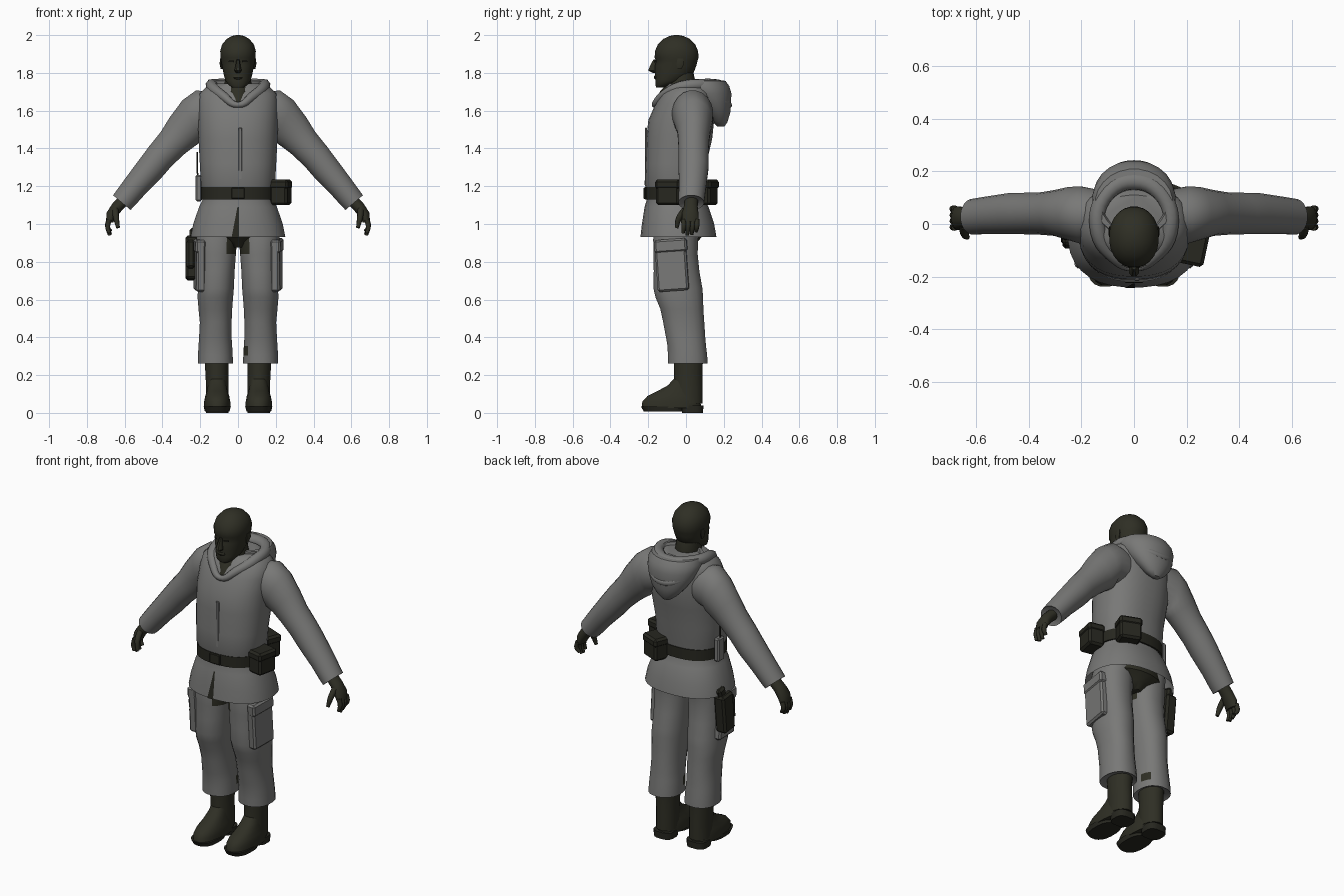
import bpy, bmesh, math
from mathutils import Vector, Matrix


def material(name, rgb):
    m = bpy.data.materials.new(name)
    m.diffuse_color = (*rgb, 1)
    return m


GREY = material("grey_cloth", (0.19, 0.19, 0.185))
DARK = material("dark_olive", (0.028, 0.028, 0.018))
BLACK = material("dark_gear", (0.02, 0.02, 0.014))


def finish(name, bm, mats, angle=45):
    bmesh.ops.recalc_face_normals(bm, faces=bm.faces)
    me = bpy.data.meshes.new(name)
    bm.to_mesh(me)
    bm.free()
    ob = bpy.data.objects.new(name, me)
    bpy.context.collection.objects.link(ob)
    for m in mats:
        me.materials.append(m)
    bpy.ops.object.select_all(action='DESELECT')
    ob.select_set(True)
    bpy.context.view_layer.objects.active = ob
    bpy.ops.object.shade_smooth_by_angle(angle=math.radians(angle))
    return ob


def loft(name, rings, mat, side=1, n=20, power=2.0, caps=(True, True), rule=None, angle=45):
    """Skin through rings (x, y, z, half width, half depth, tilt about y)."""
    bm = bmesh.new()
    loops = []
    for r in rings:
        x, y, z, rx, ry = r[:5]
        t = math.radians(r[5]) if len(r) > 5 else 0
        loop = []
        for i in range(n):
            a = 2 * math.pi * (i + 0.5) / n
            c, s = math.cos(a), math.sin(a)
            u = rx * math.copysign(abs(c) ** (2 / power), c)
            v = ry * math.copysign(abs(s) ** (2 / power), s)
            loop.append(bm.verts.new((side * (x + u * math.cos(t)), y + v, z + u * math.sin(t))))
        loops.append(loop)
    for a, b in zip(loops, loops[1:]):
        for i in range(n):
            j = (i + 1) % n
            bm.faces.new((a[i], a[j], b[j], b[i]))
    if caps[0]:
        bm.faces.new(loops[0])
    if caps[1]:
        bm.faces.new(loops[-1])
    if rule:
        for f in bm.faces:
            f.material_index = int(rule(f.calc_center_median()))
    return finish(name, bm, [mat, DARK], angle)


def box(name, center, size, mat, turn=0, lean=0, bevel=0.012):
    bm = bmesh.new()
    bmesh.ops.create_cube(bm, size=1)
    bmesh.ops.scale(bm, vec=size, verts=bm.verts)
    bmesh.ops.bevel(bm, geom=bm.edges[:], offset=bevel, segments=1, affect='EDGES')
    rot = Matrix.Rotation(math.radians(turn), 4, 'Z') @ Matrix.Rotation(math.radians(lean), 4, 'X')
    bm.transform(Matrix.Translation(center) @ rot)
    return finish(name, bm, [mat], 25)


def tube(name, points, mat, cyclic=False):
    """Round tube through (x, y, z, radius) points."""
    cu = bpy.data.curves.new(name, 'CURVE')
    cu.dimensions = '3D'
    cu.bevel_depth, cu.bevel_resolution, cu.resolution_u = 1, 2, 5
    cu.use_fill_caps = True
    sp = cu.splines.new('BEZIER')
    sp.bezier_points.add(len(points) - 1)
    sp.use_cyclic_u = cyclic
    for p, q in zip(sp.bezier_points, points):
        p.co, p.radius = q[:3], q[3]
        p.handle_left_type = p.handle_right_type = 'AUTO'
    ob = bpy.data.objects.new(name, cu)
    bpy.context.collection.objects.link(ob)
    cu.materials.append(mat)
    bpy.ops.object.select_all(action='DESELECT')
    ob.select_set(True)
    bpy.context.view_layer.objects.active = ob
    bpy.ops.object.convert(target='MESH')
    bpy.ops.object.shade_smooth_by_angle(angle=math.radians(50))


def plate(name, pts, mat):
    bm = bmesh.new()
    bm.faces.new([bm.verts.new(p) for p in pts])
    finish(name, bm, [mat])


# Head in a balaclava, with nose, brow, ears and neck
loft("head", [(0, -.135, 1.722, .03, .022), (0, -.12, 1.735, .05, .043), (0, -.085, 1.76, .068, .078),
              (0, -.062, 1.80, .078, .103), (0, -.054, 1.84, .086, .11), (0, -.048, 1.865, .09, .11),
              (0, -.05, 1.88, .093, .117), (0, -.05, 1.915, .095, .115), (0, -.05, 1.95, .085, .1),
              (0, -.05, 1.98, .06, .07), (0, -.05, 1.995, .033, .038), (0, -.05, 2.0, .01, .012)],
     DARK, n=24, power=2.15)
loft("nose", [(0, -.165, 1.80, .012, .012), (0, -.178, 1.812, .021, .024), (0, -.175, 1.83, .016, .02),
              (0, -.162, 1.87, .009, .012)], DARK, n=8)
loft("lips", [(0, -.157, 1.765, .015, .006), (0, -.16, 1.775, .027, .011), (0, -.16, 1.785, .022, .008)], DARK, n=10)
loft("neck", [(0, -.06, 1.63, .045, .105), (0, -.045, 1.70, .07, .095), (0, -.025, 1.74, .072, .08),
              (0, -.02, 1.80, .065, .06)], DARK)
for s in (-1, 1):
    plate("eye", [(s * .02, -.167, 1.856), (s * .05, -.155, 1.858), (s * .048, -.157, 1.866),
                  (s * .022, -.168, 1.866)], BLACK)
    loft("ear", [(.086, -.035, 1.82, .006, .012), (.092, -.03, 1.85, .006, .022), (.09, -.03, 1.875, .005, .016)],
         DARK, s, n=8)

# Jacket with flared skirt, open at the hem
loft("jacket", [(0, -.04, .93, .252, .202), (0, -.042, 1.0, .238, .192), (0, -.05, 1.09, .207, .17),
                (0, -.055, 1.13, .188, .153), (0, -.055, 1.18, .188, .153), (0, -.057, 1.21, .197, .163),
                (0, -.053, 1.32, .203, .162), (0, -.036, 1.45, .21, .175), (0, -.025, 1.55, .213, .175),
                (0, -.005, 1.64, .213, .155), (0, .005, 1.69, .205, .14), (0, .01, 1.72, .175, .12),
                (0, .01, 1.745, .13, .1)],
     GREY, n=32, power=2.35, caps=(False, True))
plate("skirt_slit", [(.004, -.244, .928), (-.034, -.244, .928), (-.003, -.226, 1.09), (.004, -.226, 1.09)], BLACK)
box("zip_flap", (.012, -.212, 1.36), (.02, .012, .3), GREY, bevel=.004)
loft("pelvis", [(0, -.045, .875, .05, .08), (0, -.045, .91, .10, .11), (0, -.045, .95, .2, .15),
                (0, -.045, 1.05, .18, .14)], DARK)

# Lowered hood hanging at the back, and the collar meeting at the throat
loft("hood", [(0, .185, 1.515, .025, .018), (0, .18, 1.54, .06, .04), (0, .165, 1.59, .105, .07),
              (0, .14, 1.64, .135, .098), (0, .11, 1.69, .155, .132), (0, .09, 1.73, .16, .14),
              (0, .08, 1.758, .148, .13), (0, .075, 1.76, .125, .11), (0, .065, 1.72, .105, .085),
              (0, .055, 1.68, .08, .06)], GREY, n=24)
tube("collar", [(0, -.165, 1.63, .016), (.075, -.125, 1.675, .026), (.135, -.03, 1.725, .032),
                (.115, .10, 1.738, .032), (0, .165, 1.73, .038), (-.115, .10, 1.738, .032),
                (-.135, -.03, 1.725, .032), (-.075, -.125, 1.675, .026)], GREY, True)
tube("hood_fold", [(-.15, .06, 1.70, .014), (-.10, .18, 1.655, .02), (0, .222, 1.63, .022),
                   (.10, .18, 1.655, .02), (.15, .06, 1.70, .014)], GREY)

# Belt and buckle
loft("belt", [(0, -.055, 1.13, .196, .162), (0, -.055, 1.195, .196, .162)], BLACK, n=32, power=2.35)
box("buckle", (0, -.219, 1.163), (.07, .012, .06), BLACK, bevel=.004)

# Belt pouches with flaps
for name, pos, turn in (("side_pouch", (.225, -.09, 1.165), 78), ("rear_pouch", (.125, .105, 1.165), 158)):
    box(name, pos, (.125, .095, .13), BLACK, turn)
    box(name + "_flap", (pos[0], pos[1], pos[2] + .045), (.133, .104, .05), BLACK, turn)

# Sheath with a thin aerial on the other hip
box("sheath", (-.208, -.02, 1.19), (.035, .06, .14), GREY, bevel=.008)
tube("aerial", [(-.214, -.02, 1.25, .004), (-.217, -.02, 1.38, .004)], BLACK)

# Thigh holster
box("holster", (-.243, -.02, .82), (.07, .10, .23), BLACK, 0, -6)
box("holster_grip", (-.235, .005, .93), (.045, .06, .09), BLACK, 0, -15)
box("holster_magazine", (-.25, -.07, .84), (.045, .035, .15), BLACK, 0, -6)

for s in (-1, 1):
    # Sleeve with a slightly open cuff
    loft("sleeve", [(.13, .03, 1.585, .115, .10, 88), (.205, .035, 1.582, .128, .11, 82),
                    (.245, .04, 1.545, .122, .102, 66), (.295, .042, 1.488, .102, .088, 48),
                    (.345, .04, 1.43, .087, .082, 42), (.41, .04, 1.36, .08, .08, 40),
                    (.46, .04, 1.298, .077, .08, 40), (.54, .035, 1.205, .068, .073, 40),
                    (.59, .03, 1.143, .064, .07, 40), (.615, .028, 1.113, .061, .068, 40),
                    (.61, .028, 1.12, .05, .055, 40)], GREY, s)
    # Gloved hand with curled fingers
    loft("palm", [(.59, .03, 1.14, .033, .035, 40), (.64, .025, 1.09, .032, .038, 35),
                  (.668, .022, 1.05, .03, .046, 22), (.68, .022, 1.01, .02, .044, 8)], DARK, s, n=12)
    for i in range(4):
        y = -.012 + i * .023
        drop = (.0, .012, .008, -.008)[i]
        tube("finger", [(s * .682, y, 1.025, .014), (s * .69, y, .985, .013),
                        (s * (.682 - .003 * i), y - .004, .952 - drop, .009)], DARK)
    tube("thumb", [(s * .65, -.005, 1.075, .018), (s * .645, -.038, 1.03, .016), (s * .635, -.05, .98, .010)], DARK)

    # Trouser leg, with bare dark patches on the inner faces
    def patch(c, s=s):
        inner = abs(c.x) < .06
        return inner and ((c.z > .84 and c.y < .0) or (.30 < c.z < .36 and c.y * s < -.02))
    loft("trouser_leg", [(.11, -.04, 1.0, .10, .12), (.113, -.055, .92, .109, .12), (.113, -.055, .84, .103, .118),
                         (.115, -.05, .75, .098, .122), (.117, -.043, .66, .096, .131),
                         (.12, -.035, .61, .095, .127), (.12, -.022, .55, .09, .115),
                         (.118, -.012, .48, .085, .11), (.12, -.002, .40, .087, .105),
                         (.12, .004, .355, .09, .103), (.12, .008, .305, .093, .105),
                         (.12, .01, .262, .094, .106), (.12, .012, .272, .078, .085)],
         GREY, s, power=2.25, rule=patch)
    # Cargo pocket and its flap
    box("cargo_pocket", (s * .203, -.075, .78), (.05, .165, .27), GREY, -s * 6, 4, .01)
    box("pocket_flap", (s * .206, -.08, .885), (.055, .172, .07), GREY, -s * 6, 4, .01)

    # Boot: shaft, foot, sole and heel
    loft("boot_shaft", [(.11, .012, .05, .06, .078), (.11, .012, .14, .06, .078), (.112, .012, .21, .062, .076),
                        (.112, .012, .30, .066, .08)], DARK, s, n=16)
    loft("boot_foot", [(.11, -.077, .025, .07, .158), (.11, -.077, .06, .07, .156), (.11, -.065, .09, .064, .14),
                       (.11, -.045, .115, .055, .108), (.11, -.02, .145, .05, .078),
                       (.11, -.005, .18, .045, .06)], DARK, s, n=20, power=2.3)
    loft("boot_sole", [(.11, -.12, .008, .066, .105), (.11, -.132, .035, .073, .108)], BLACK, s, n=20, power=2.5)
    loft("boot_heel", [(.11, .035, .0, .06, .056), (.11, .035, .04, .062, .058)], BLACK, s, n=16, power=3)
